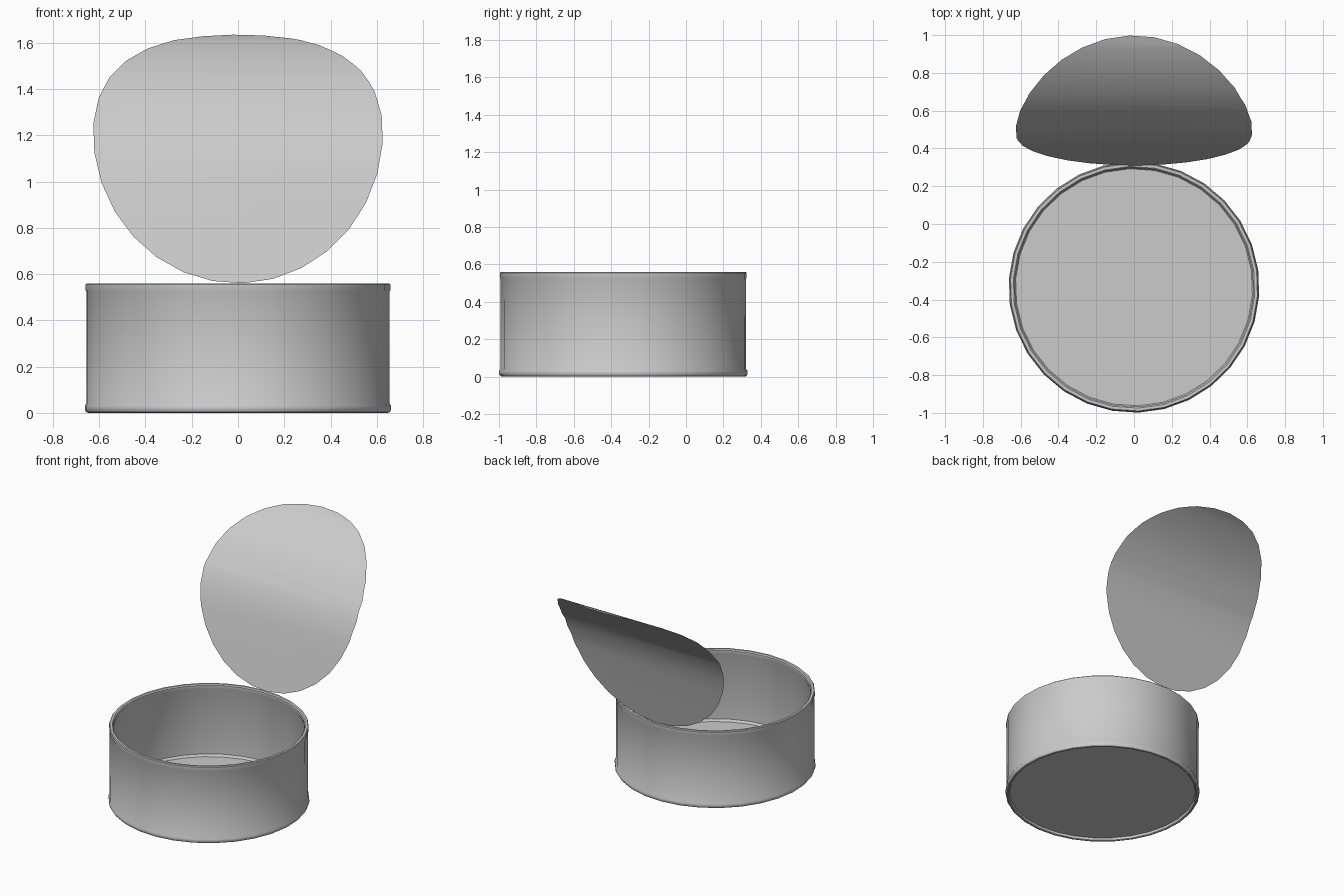
import bpy, bmesh, math

if "Cube" in bpy.data.objects:
    bpy.data.objects.remove(bpy.data.objects["Cube"])

SIDES = 30
PHASE = math.radians(2)

metal = bpy.data.materials.new("plain grey metal")
metal.diffuse_color = (0.6, 0.6, 0.6, 1)
metal.use_nodes = True
metal.node_tree.nodes["Principled BSDF"].inputs["Base Color"].default_value = metal.diffuse_color


def finish(bm, name):
    mesh = bpy.data.meshes.new(name)
    bm.to_mesh(mesh)
    bm.free()
    ob = bpy.data.objects.new(name, mesh)
    bpy.context.collection.objects.link(ob)
    mesh.materials.append(metal)
    bpy.ops.object.select_all(action='DESELECT')
    ob.select_set(True)
    bpy.context.view_layer.objects.active = ob
    bpy.ops.object.shade_smooth_by_angle(angle=math.radians(35))
    return ob


# Can body: turned profile from the underside, up the wall, over the rim to the inner floor
profile = [(.635, .020), (.640, .004), (.648, 0), (.657, .003), (.664, .013), (.664, .030),
           (.657, .042), (.656, .520), (.660, .530), (.660, .555), (.655, .560),
           (.640, .560), (.633, .553), (.633, .530), (.640, .515), (.640, .050),
           (.628, .035)]
bm = bmesh.new()
rings = []
for r, z in profile:
    rings.append([bm.verts.new((r * math.cos(a), r * math.sin(a) - .335, z))
                  for a in (math.pi / 2 + PHASE + i * math.tau / SIDES for i in range(SIDES))])
for low, high in zip(rings, rings[1:]):
    for i in range(SIDES):
        j = (i + 1) % SIDES
        bm.faces.new((low[i], low[j], high[j], high[i]))
bm.faces.new(rings[0][::-1])   # underside
bm.faces.new(rings[-1])        # inner floor
finish(bm, "can_body")

# Peeled lid: thin flat disc, sliced across and bent along a side-view curve (y, z)
curve = [(.31, .56), (.36, .77), (.408, .97), (.44, 1.09), (.50, 1.23), (.60, 1.36),
         (.67, 1.435), (.76, 1.508), (.85, 1.567), (.93, 1.61), (.998, 1.635)]
dist = [0]
for p, q in zip(curve, curve[1:]):
    dist.append(dist[-1] + math.dist(p, q))
half = dist[-1] / 2

bm = bmesh.new()
disc = [bm.verts.new((.627 * math.cos(a), half * math.sin(a), 0))
        for a in (math.pi / 2 + PHASE + i * math.tau / SIDES for i in range(SIDES))]
bm.faces.new(disc)
for d in dist[1:-1]:
    bmesh.ops.bisect_plane(bm, geom=bm.verts[:] + bm.edges[:] + bm.faces[:],
                           plane_co=(0, d - half, 0), plane_no=(0, 1, 0))
for v in bm.verts:
    s = v.co.y + half
    k = max(i for i in range(len(curve) - 1) if i == 0 or dist[i] <= s)
    t = (s - dist[k]) / (dist[k + 1] - dist[k])
    (y0, z0), (y1, z1) = curve[k], curve[k + 1]
    v.co.y = y0 + t * (y1 - y0)
    v.co.z = z0 + t * (z1 - z0)
finish(bm, "peeled_lid")
